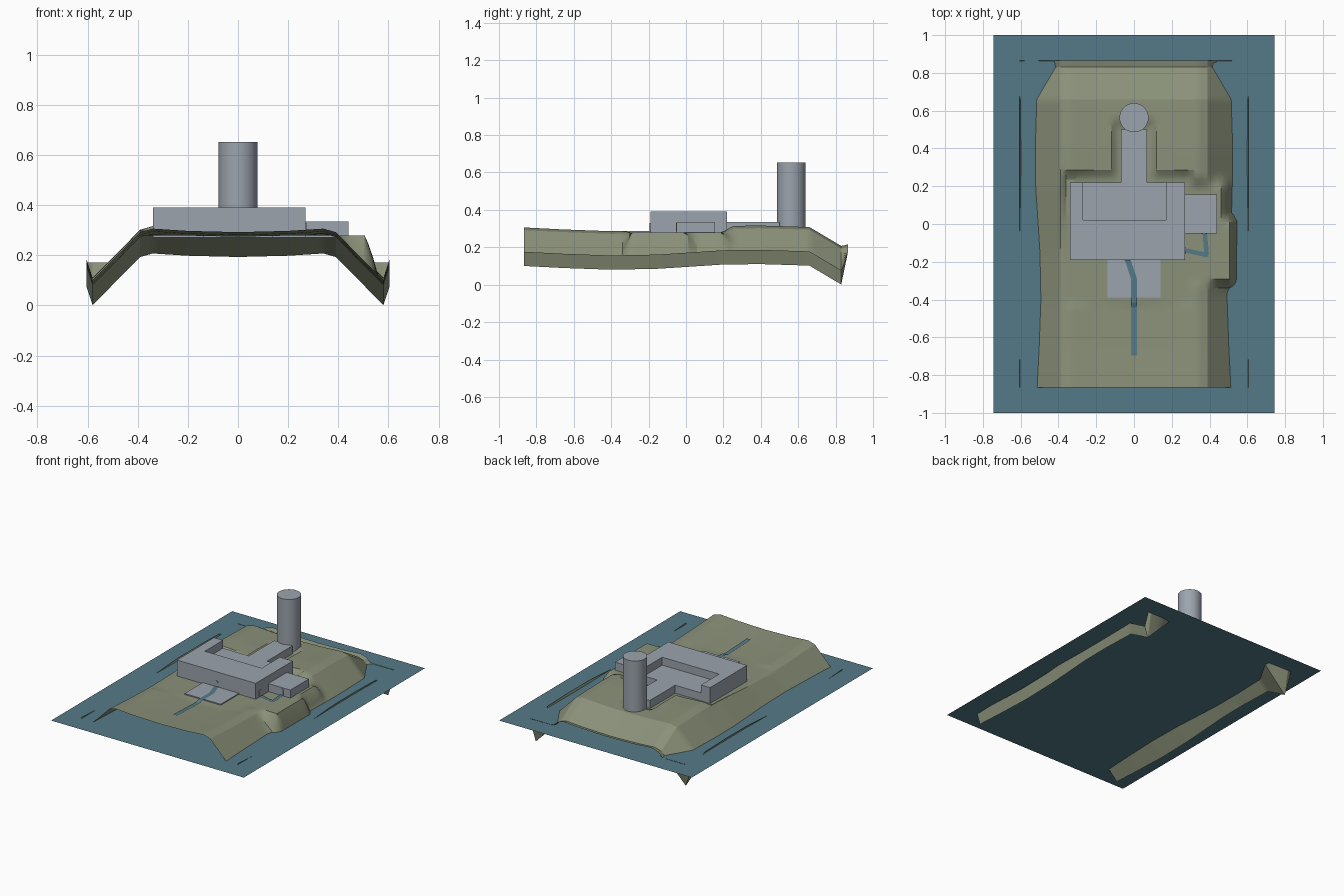
import bpy, bmesh, math
from mathutils import Vector

if "Cube" in bpy.data.objects:
    bpy.data.objects.remove(bpy.data.objects["Cube"])


def srgb(r, g, b):
    lin = lambda c: c / 12.92 if c <= 0.04045 else ((c + 0.055) / 1.055) ** 2.4
    return (lin(r / 255), lin(g / 255), lin(b / 255), 1)


def material(name, rgb):
    m = bpy.data.materials.new(name)
    m.diffuse_color = srgb(*rgb)
    m.use_nodes = True
    m.node_tree.nodes["Principled BSDF"].inputs["Base Color"].default_value = m.diffuse_color
    return m


GRASS = material("olive ground", (138, 145, 121))
WATER = material("water blue", (84, 122, 136))
STONE = material("grey stone", (156, 164, 173))


def finish(bm, name, mat, smooth=None):
    me = bpy.data.meshes.new(name)
    bm.to_mesh(me)
    bm.free()
    ob = bpy.data.objects.new(name, me)
    bpy.context.collection.objects.link(ob)
    me.materials.append(mat)
    if smooth:
        bpy.context.view_layer.objects.active = ob
        ob.select_set(True)
        bpy.ops.object.shade_smooth_by_angle(angle=math.radians(smooth))
        ob.select_set(False)
    return ob


def prism(name, outline, z0, z1, mat, smooth=None):
    """Extrude a plan outline upward."""
    bm = bmesh.new()
    f = bm.faces.new([bm.verts.new((x, y, z0)) for x, y in outline])
    top = bmesh.ops.extrude_face_region(bm, geom=[f])["geom"]
    for v in top:
        if isinstance(v, bmesh.types.BMVert):
            v.co.z = z1
    bmesh.ops.recalc_face_normals(bm, faces=bm.faces)
    return finish(bm, name, mat, smooth)


def rect(x0, x1, y0, y1):
    return [(x0, y0), (x1, y0), (x1, y1), (x0, y1)]


def interp(t, pts):
    for (a, va), (b, vb) in zip(pts, pts[1:]):
        if t <= b:
            return va + (vb - va) * max(0, (t - a) / (b - a))
    return pts[-1][1]


# Ground: long ridge profile combined with a cross profile, levelled at the pads
RIDGE = [(-0.865, 0.306), (-0.65, 0.295), (-0.4, 0.286), (-0.15, 0.291), (0.2, 0.314),
         (0.4, 0.316), (0.66, 0.308), (0.83, 0.207), (0.865, 0.215)]
CROSS = [(0, -0.014), (0.2, -0.009), (0.34, 0), (0.39, -0.014), (0.58, -0.206), (0.605, -0.13)]
PADS = [(-0.36, 0.29, -0.41, 0.25, 0.028), (-0.09, 0.09, 0.2, 0.52, 0.03),
        (0.2, 0.46, -0.07, 0.19, 0.06), (0.2, 0.505, -0.29, 0.0, 0.055)]


def height(x, y):
    z = interp(y, RIDGE) + interp(abs(x), CROSS)
    if y > 0.86:
        z = max(z, 0.17)
    for x0, x1, y0, y1, soft in PADS:
        d = math.hypot(max(x0 - x, 0, x - x1), max(y0 - y, 0, y - y1))
        w = max(0, 1 - d / soft)
        z += (0.279 - z) * w
    return z


half = [i * 0.02 for i in range(1, 30)] + [0.39, 0.505, 0.605]
xs = sorted({round(s * v, 4) for v in half for s in (-1, 1)} | {0})
ys = sorted([-0.865 + i * 0.025 for i in range(68)] + [0.83, 0.865])
bm = bmesh.new()
grid = [[bm.verts.new((x, y, height(x, y))) for x in xs] for y in ys]
for a, b in zip(grid, grid[1:]):
    for i in range(len(xs) - 1):
        bm.faces.new((a[i], a[i + 1], b[i + 1], b[i]))
finish(bm, "ground", GRASS, 25)

# Water sheet
bm = bmesh.new()
bm.faces.new([bm.verts.new((x, y, 0.168)) for x, y in rect(-0.745, 0.745, -1, 1)])
finish(bm, "water", WATER)

# Main hall, U shaped around a low courtyard roof that runs into the corridor
prism("main_hall", [(-0.34, -0.19), (0.27, -0.19), (0.27, 0.22), (0.17, 0.22), (0.17, 0.02),
                    (-0.27, 0.02), (-0.27, 0.22), (-0.34, 0.22)], 0.27, 0.39, STONE)
prism("courtyard_and_corridor", [(-0.27, 0.02), (0.17, 0.02), (0.17, 0.22), (0.07, 0.22),
                                 (0.07, 0.5), (-0.07, 0.5), (-0.07, 0.22), (-0.27, 0.22)],
      0.27, 0.335, STONE)
prism("side_annex", rect(0.27, 0.44, -0.05, 0.155), 0.27, 0.335, STONE)
prism("front_terrace", rect(-0.14, 0.14, -0.39, -0.19), 0.27, 0.286, STONE)

# Round tower
prism("tower", [(0.077 * math.cos(i * math.pi / 24), 0.563 + 0.077 * math.sin(i * math.pi / 24))
                for i in range(48)], 0.27, 0.652, STONE, 30)


# Arched doors as thin plates on the walls
def door(name, at, across, out):
    w, r = 0.03, 0.015
    arch = [(-r, 0), (r, 0)] + [(r * math.cos(a), 0.03 + r * math.sin(a))
                                for a in [i * math.pi / 8 for i in range(9)]]
    bm = bmesh.new()
    at, across, out = Vector(at), Vector(across), Vector(out)
    f = bm.faces.new([bm.verts.new(at + across * u + Vector((0, 0, v))) for u, v in arch])
    new = bmesh.ops.extrude_face_region(bm, geom=[f])["geom"]
    for v in new:
        if isinstance(v, bmesh.types.BMVert):
            v.co += out * 0.004
    bmesh.ops.recalc_face_normals(bm, faces=bm.faces)
    finish(bm, name, STONE)


door("front_door", (-0.035, -0.19, 0.284), (1, 0, 0), (0, -1, 0))
door("annex_door", (0.372, -0.05, 0.284), (1, 0, 0), (0, -1, 0))
door("side_door", (0.27, -0.14, 0.284), (0, 1, 0), (1, 0, 0))


# Paths: ribbons laid just over the ground
def path(name, pts, width, terrace=False):
    dense = []
    for p, q in zip(pts, pts[1:]):
        dense += [Vector(p).lerp(Vector(q), i / 16) for i in range(16)]
    dense.append(Vector(pts[-1]))
    bm, rows = bmesh.new(), []
    for i, p in enumerate(dense):
        t = (dense[min(i + 1, len(dense) - 1)] - dense[max(i - 1, 0)]).normalized()
        n = Vector((-t.y, t.x)) * width / 2
        z = height(p.x, p.y) + 0.006
        if terrace and p.y > -0.42:
            z = 0.289
        rows.append([bm.verts.new((p.x + s * n.x, p.y + s * n.y, z)) for s in (1, -1)])
    for a, b in zip(rows, rows[1:]):
        bm.faces.new((a[0], a[1], b[1], b[0]))
    finish(bm, name, WATER)


path("front_path", [(0, -0.695), (0, -0.29), (-0.033, -0.19)], 0.03, True)
path("annex_path", [(0.275, -0.14), (0.385, -0.165), (0.375, -0.05)], 0.024)
